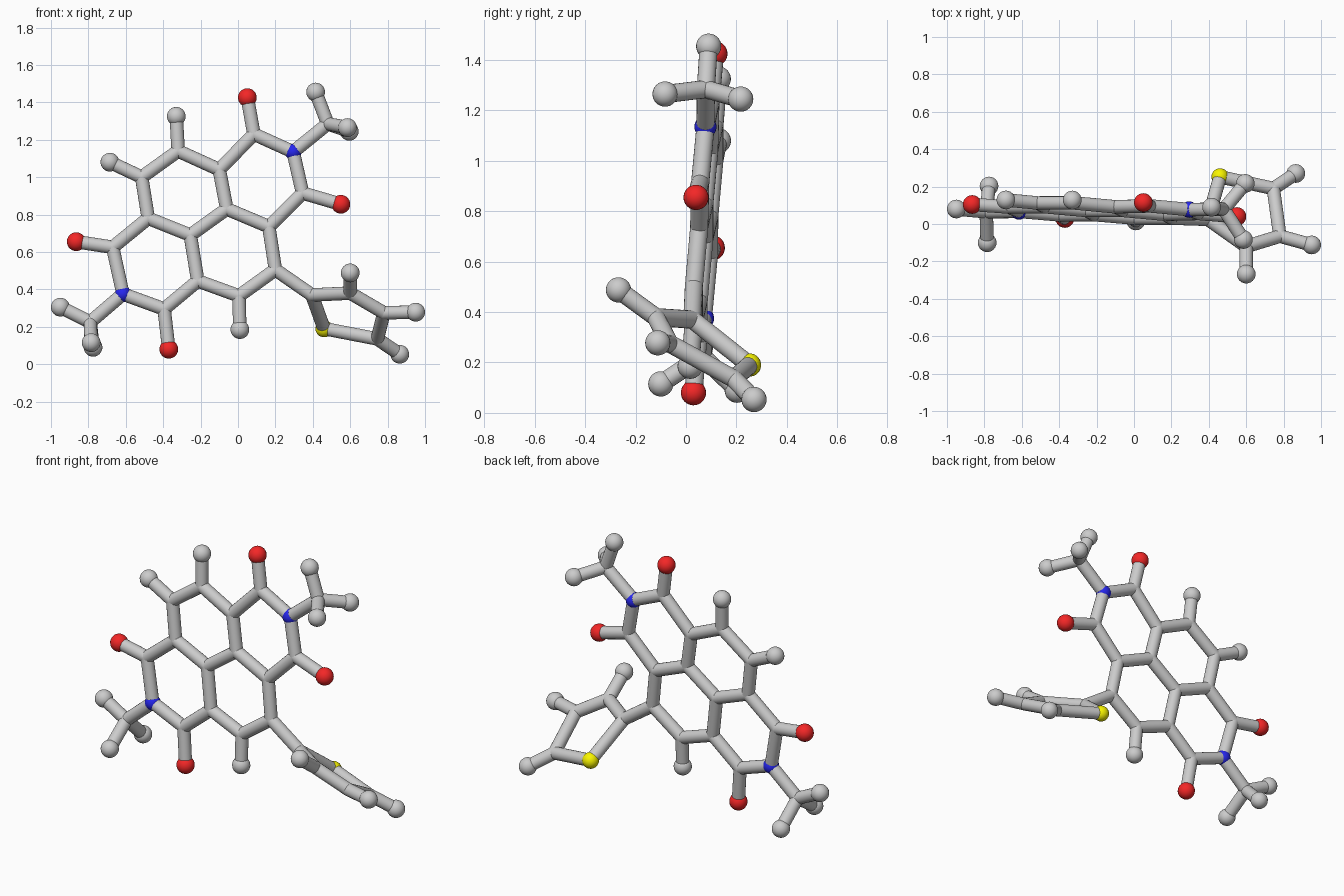
import bpy, bmesh, math
from mathutils import Vector

if "Cube" in bpy.data.objects:
    bpy.data.objects.remove(bpy.data.objects["Cube"])

TUBE = 0.036
RADIUS = {"C": TUBE, "H": 0.05, "O": 0.05, "N": 0.044, "S": 0.046}
NAMES = {"H": "hydrogen_balls", "O": "oxygen_balls", "N": "nitrogen_balls",
         "S": "sulfur_ball", "C": "carbon_joints"}
COLOURS = {"O": (0.9, 0.02, 0.02, 1), "N": (0.02, 0.02, 0.85, 1), "S": (0.95, 0.92, 0.0, 1)}


def plane_y(x, z):
    # the fused rings lie in one slightly tilted plane
    return 0.002 - 0.057 * x + 0.081 * z


# flat fused-ring atoms (x, z)
flat = {
    "C": [(.085, 1.23), (.345, .915), (.165, .735), (-.06, .83), (-.10, 1.04),
          (-.32, 1.14), (-.515, 1.0), (-.48, .78), (-.255, .69), (-.67, .625),
          (-.395, .295), (-.215, .445), (.005, .365), (.20, .505),
          (.48, 1.285), (-.79, .225)],
    "N": [(.295, 1.135), (-.615, .375)],
    "O": [(.05, 1.425), (.55, .855), (-.865, .655), (-.37, .08)],
    "H": [(-.33, 1.325), (-.685, 1.08), (.01, .185)],
}
# five-sided side ring and the methyl hydrogens (x, y, z)
solid = {
    "C": [(.395, .025, .37), (.60, -.12, .38), (.78, -.065, .275), (.745, .19, .135)],
    "S": [(.46, .252, .19)],
    "H": [(.60, -.268, .488), (.95, -.112, .278), (.865, .27, .053),
          (.415, .09, 1.455), (.585, -.083, 1.265), (.595, .217, 1.245),
          (-.95, .08, .305), (-.785, -.10, .115), (-.775, .203, .09)],
}
atoms = [(k, Vector((x, plane_y(x, z), z))) for k, ps in flat.items() for x, z in ps]
atoms += [(k, Vector(p)) for k, ps in solid.items() for p in ps]


def finish(bm, name, colour=None):
    mesh = bpy.data.meshes.new(name)
    for f in bm.faces:
        f.smooth = True
    bm.to_mesh(mesh)
    bm.free()
    obj = bpy.data.objects.new(name, mesh)
    bpy.context.collection.objects.link(obj)
    if colour:
        mat = bpy.data.materials.new(name + "_colour")
        mat.diffuse_color = colour
        mat.use_nodes = True
        mat.node_tree.nodes["Principled BSDF"].inputs["Base Color"].default_value = mat.diffuse_color
        mesh.materials.append(mat)


# atom balls, one object per kind
for kind, name in NAMES.items():
    bm = bmesh.new()
    for k, p in atoms:
        if k == kind:
            ret = bmesh.ops.create_uvsphere(bm, u_segments=24, v_segments=16, radius=RADIUS[k])
            bmesh.ops.translate(bm, verts=ret["verts"], vec=p)
    finish(bm, name, COLOURS.get(kind))

# bond tubes between neighbouring atoms
bm = bmesh.new()
for i, (ka, a) in enumerate(atoms):
    for kb, b in atoms[i + 1:]:
        d = b - a
        if d.length > 0.315 or ka == kb == "H":
            continue
        ret = bmesh.ops.create_cone(bm, segments=20, radius1=TUBE, radius2=TUBE, depth=d.length)
        bmesh.ops.rotate(bm, verts=ret["verts"],
                         matrix=Vector((0, 0, 1)).rotation_difference(d).to_matrix())
        bmesh.ops.translate(bm, verts=ret["verts"], vec=(a + b) / 2)
# open the hidden tube ends
bmesh.ops.delete(bm, geom=[f for f in bm.faces if len(f.verts) > 4], context="FACES_ONLY")
finish(bm, "bond_tubes")
